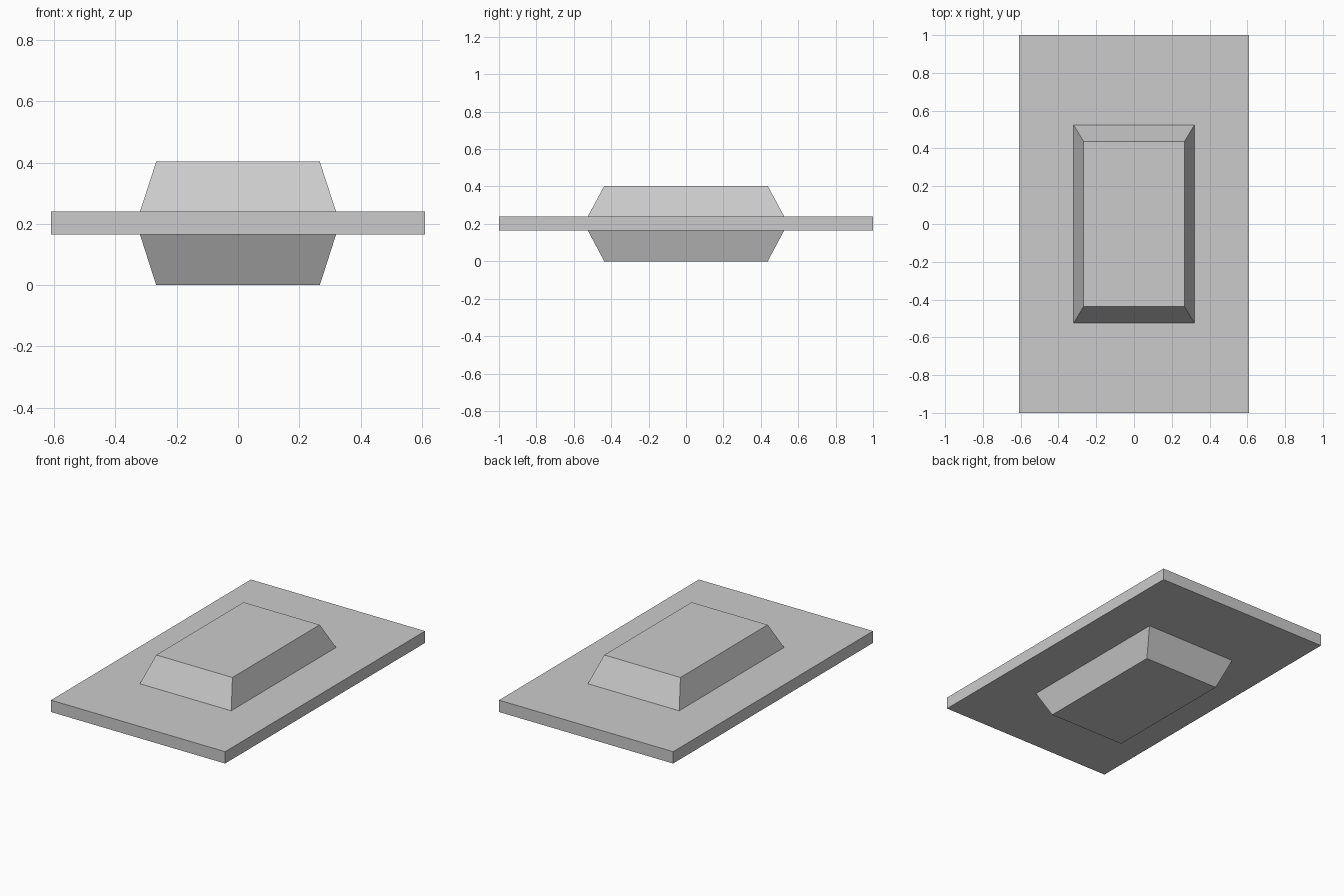
import bpy
import bmesh

cube = bpy.data.objects.get("Cube")
if cube:
    bpy.data.objects.remove(cube, do_unlink=True)

grey = bpy.data.materials.new("plain_grey")
grey.use_nodes = True
grey.diffuse_color = (0.6, 0.6, 0.6, 1)
grey.node_tree.nodes["Principled BSDF"].inputs["Base Color"].default_value = grey.diffuse_color


def tapered_box(name, low, high, z_low, z_high):
    """Box whose half sizes go from low (x, y) at the bottom to high at the top."""
    bm = bmesh.new()
    bmesh.ops.create_cube(bm, size=2)
    for v in bm.verts:
        half, z = (high, z_high) if v.co.z > 0 else (low, z_low)
        v.co = (v.co.x * half[0], v.co.y * half[1], z)
    mesh = bpy.data.meshes.new(name)
    bm.to_mesh(mesh)
    bm.free()
    mesh.materials.append(grey)
    obj = bpy.data.objects.new(name, mesh)
    bpy.context.collection.objects.link(obj)
    return obj


PLATE = (0.61, 1.0)
WIDE = (0.32, 0.525)
NARROW = (0.267, 0.437)
PLATE_BOTTOM, PLATE_TOP, HEIGHT = 0.165, 0.24, 0.403

# Flat plate with a tapered block on each side
tapered_box("plate", PLATE, PLATE, PLATE_BOTTOM, PLATE_TOP)
tapered_box("upper_block", WIDE, NARROW, PLATE_TOP, HEIGHT)
tapered_box("lower_block", NARROW, WIDE, 0, PLATE_BOTTOM)
